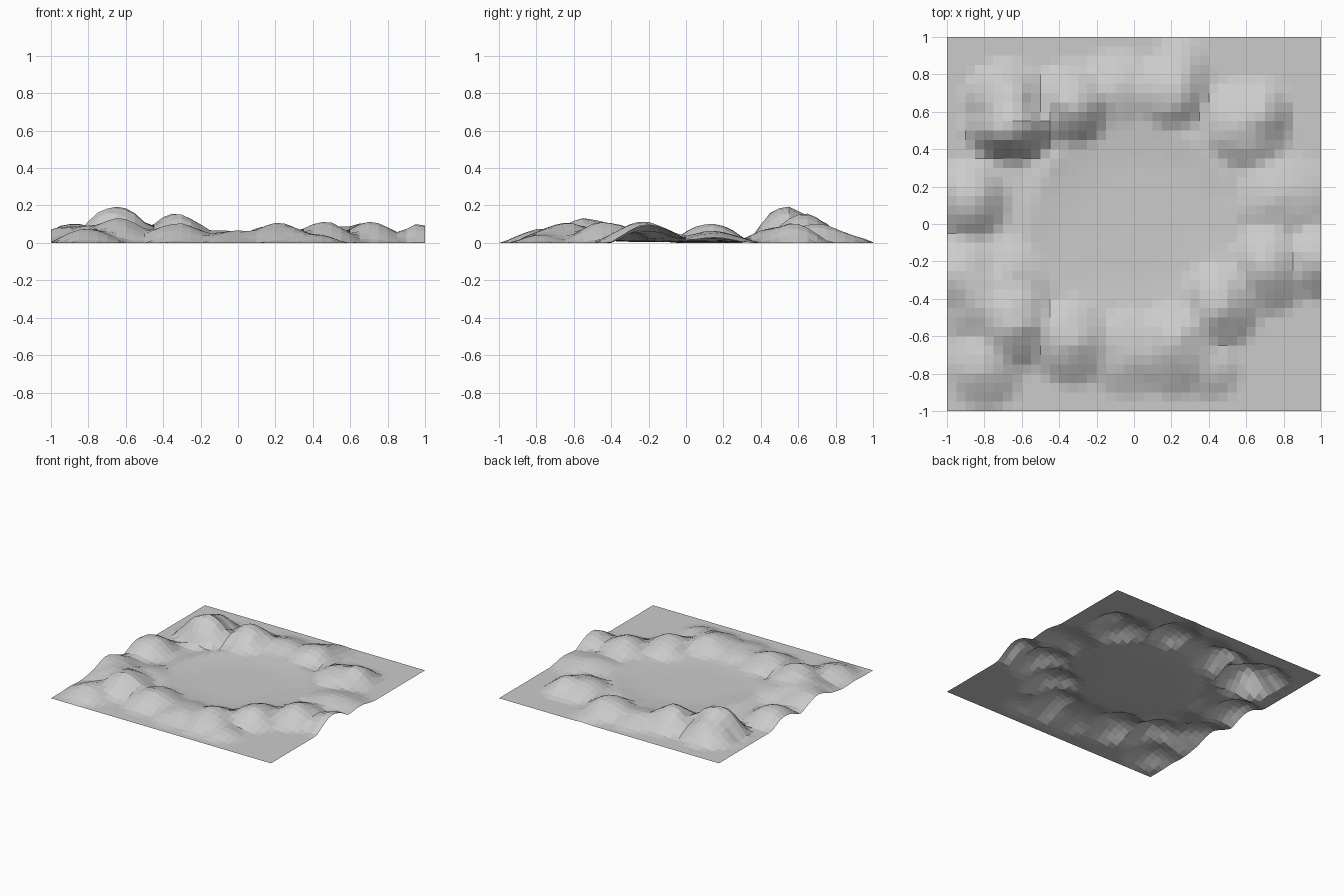
import bpy, bmesh, math
from mathutils import Vector, noise

# hills around a shallow basin: x, y, height, radius x, radius y
HILLS = [
    # back range
    (-0.65, 0.52, 0.190, 0.27, 0.20), (-0.68, 0.66, 0.135, 0.24, 0.22),
    (-0.33, 0.63, 0.152, 0.25, 0.24), (-0.08, 0.70, 0.065, 0.28, 0.24),
    (0.20, 0.70, 0.105, 0.23, 0.24), (0.25, 0.82, 0.05, 0.17, 0.20),
    (0.58, 0.52, 0.090, 0.28, 0.27), (0.69, 0.58, 0.090, 0.16, 0.20),
    # left range
    (-0.88, 0.13, 0.105, 0.22, 0.23), (-0.92, -0.28, 0.080, 0.25, 0.24),
    (-0.80, -0.42, 0.085, 0.26, 0.26), (-0.62, -0.28, 0.050, 0.25, 0.25),
    # right range
    (0.78, 0.14, 0.060, 0.34, 0.26), (0.97, -0.19, 0.100, 0.17, 0.23),
    (0.71, -0.22, 0.105, 0.25, 0.28), (0.46, -0.42, 0.112, 0.23, 0.27),
    # front range
    (-0.64, -0.53, 0.130, 0.24, 0.27), (-0.80, -0.76, 0.075, 0.22, 0.24),
    (-0.33, -0.61, 0.105, 0.25, 0.27), (-0.03, -0.66, 0.065, 0.27, 0.28),
    (0.22, -0.65, 0.100, 0.26, 0.29), (0.40, -0.77, 0.045, 0.19, 0.18),
]


def height(x, y):
    total = 0.0
    for hx, hy, h, rx, ry in HILLS:
        d = ((x - hx) / rx) ** 2 + ((y - hy) / ry) ** 2
        if d < 1:
            total += (h * (1 - d) ** 1.5) ** 3
    z = total ** (1 / 3)
    # gentle apron sloping into the basin
    r = math.hypot(x, y)
    if r < 0.65:
        t = min(1.0, max(0.0, (r - 0.25) / 0.3))
        fade = min(1.0, (0.65 - r) / 0.1)
        z = max(z, (0.005 + 0.022 * t * t) * fade)
    return z * (1 + 0.15 * noise.noise(Vector((x * 9, y * 9, 1.7))))


# terrain sheet
bm = bmesh.new()
bmesh.ops.create_grid(bm, x_segments=40, y_segments=40, size=1.0)
for v in bm.verts:
    v.co.z = height(v.co.x, v.co.y)
mesh = bpy.data.meshes.new("hill_terrain")
bm.to_mesh(mesh)
bm.free()
terrain = bpy.data.objects.new("hill_terrain", mesh)
bpy.context.collection.objects.link(terrain)
